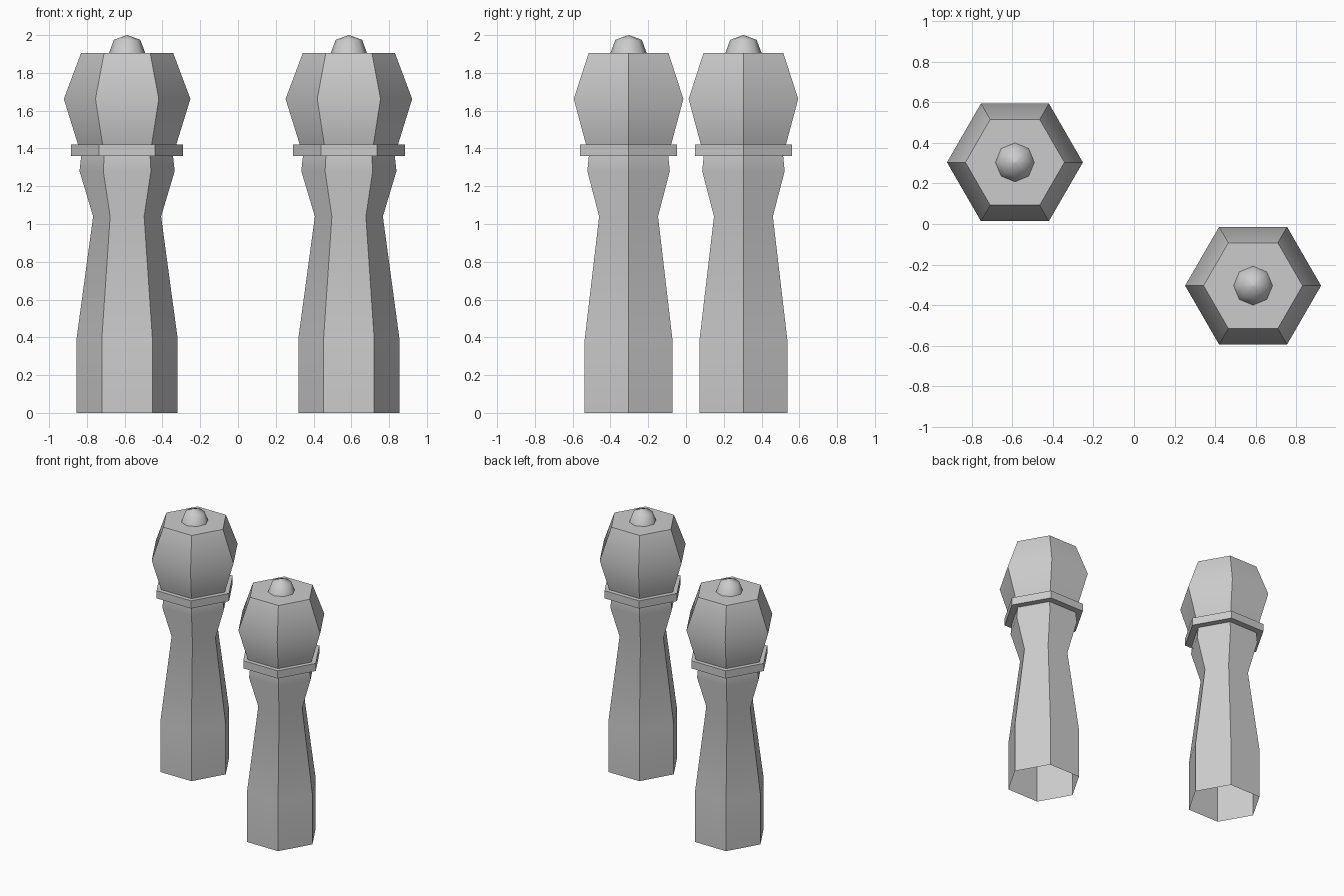
import bpy, bmesh
from math import cos, sin, tau, radians

if "Cube" in bpy.data.objects:
    bpy.data.objects.remove(bpy.data.objects["Cube"])


def lathe(name, profile, sides, place, smooth, cap_top=False):
    """Skin a (radius, height) profile around z with the given number of sides."""
    bm = bmesh.new()
    rings = [[bm.verts.new((r * cos(tau * i / sides), r * sin(tau * i / sides), z))
              for i in range(sides)] for r, z in profile]
    for low, high in zip(rings, rings[1:]):
        for i in range(sides):
            j = (i + 1) % sides
            bm.faces.new((low[i], low[j], high[j], high[i]))
    if cap_top:
        bm.faces.new(rings[-1])
    mesh = bpy.data.meshes.new(name)
    bm.to_mesh(mesh)
    bm.free()
    obj = bpy.data.objects.new(name, mesh)
    obj.location = place
    bpy.context.collection.objects.link(obj)
    bpy.ops.object.select_all(action='DESELECT')
    obj.select_set(True)
    bpy.context.view_layer.objects.active = obj
    bpy.ops.object.shade_smooth_by_angle(angle=radians(smooth))


for side, place in (("left", (-0.587, 0.304, 0)), ("right", (0.587, -0.304, 0))):
    # Hexagonal shaft, open underneath
    lathe(side + "_shaft", [(0.268, 0), (0.268, 0.39), (0.18, 1.04), (0.252, 1.28),
                            (0.243, 1.36)], 6, place, 40)
    # Thin collar under the head
    lathe(side + "_collar", [(0.243, 1.36), (0.297, 1.36), (0.297, 1.42),
                             (0.26, 1.42)], 6, place, 40)
    # Bulging head with a flat top
    lathe(side + "_head", [(0.26, 1.42), (0.335, 1.662), (0.244, 1.905)],
          6, place, 40, True)
    # Small rounded knob
    lathe(side + "_knob", [(0.096, 1.905), (0.07, 1.975), (0.002, 2.0)],
          8, place, 60, True)
